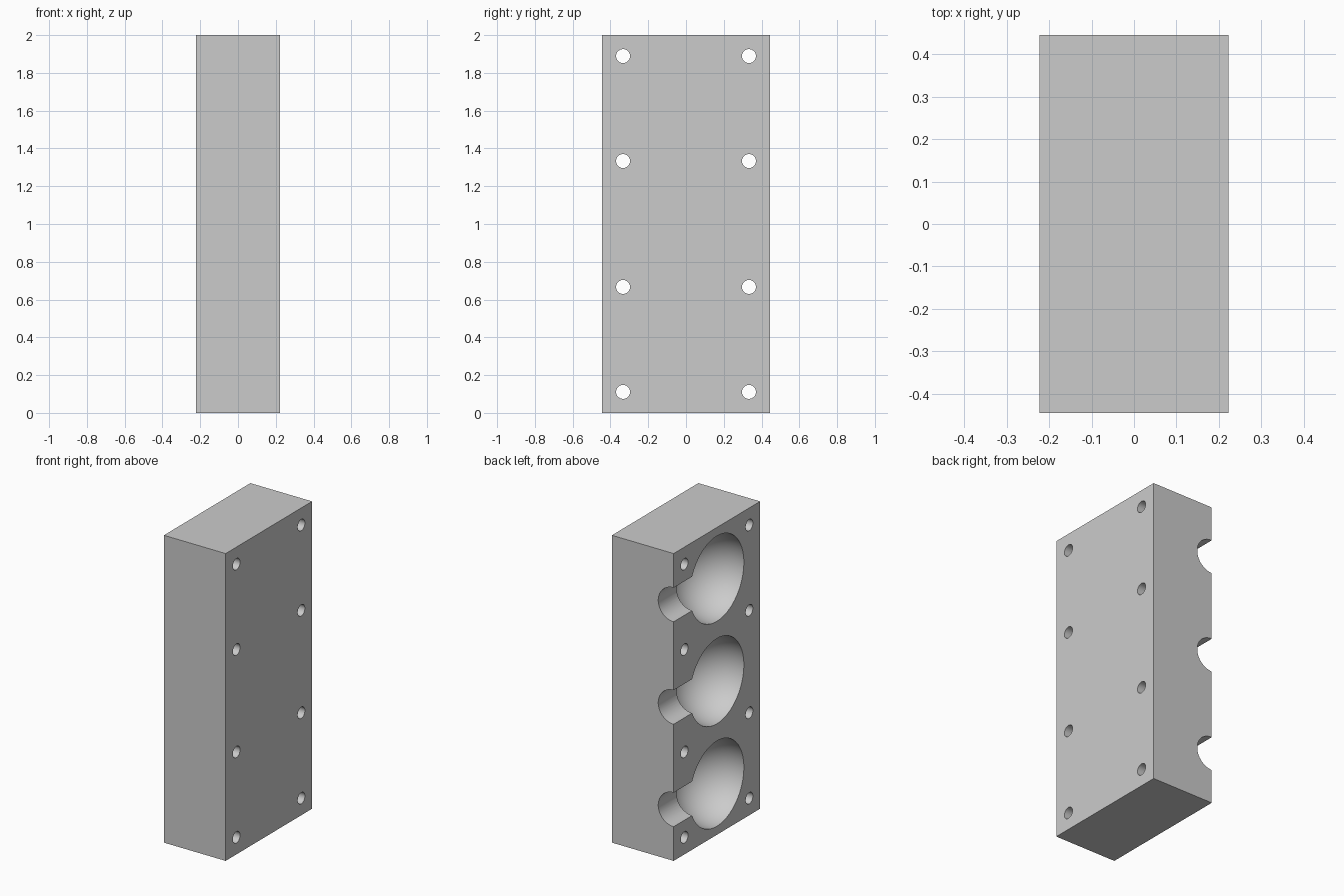
import bpy
import bmesh
from math import pi, radians
from mathutils import Matrix

default = bpy.data.objects.get("Cube")
if default:
    bpy.data.objects.remove(default, do_unlink=True)

U = 2 / 18                      # design unit: the block is 4 x 8 x 18 units
W, D, H = 4 * U, 8 * U, 18 * U
OPEN_X = -W / 2                 # the cavities open on this face

grey = bpy.data.materials.new("plain_grey")
grey.use_nodes = True
colour = (0.6, 0.6, 0.6, 1)
grey.diffuse_color = colour
grey.node_tree.nodes["Principled BSDF"].inputs["Base Color"].default_value = colour


def make_object(name, bm):
    mesh = bpy.data.meshes.new(name)
    bm.to_mesh(mesh)
    bm.free()
    mesh.materials.append(grey)
    obj = bpy.data.objects.new(name, mesh)
    bpy.context.collection.objects.link(obj)
    return obj


def add_rod(bm, centre, axis, radius, length, sides):
    """Capped cylinder along the x or y axis, turned half a side off the plane."""
    turn = Matrix.Rotation(pi / 2, 4, "Y" if axis == "x" else "X")
    spin = Matrix.Rotation(pi / sides, 4, "Z")
    bmesh.ops.create_cone(bm, cap_ends=True, segments=sides, radius1=radius,
                          radius2=radius, depth=length,
                          matrix=Matrix.Translation(centre) @ turn @ spin)


def cut(target, name, bm):
    cutter = make_object(name, bm)
    cutter.hide_render = True
    mod = target.modifiers.new(name, "BOOLEAN")
    mod.operation = "DIFFERENCE"
    mod.solver = "EXACT"
    mod.object = cutter
    bpy.ops.object.modifier_apply(modifier=mod.name)
    bpy.data.objects.remove(cutter, do_unlink=True)


# Solid block
bm = bmesh.new()
bmesh.ops.create_cube(bm, size=1, matrix=Matrix.Translation((0, 0, H / 2))
                      @ Matrix.Diagonal((W, D, H, 1)))
block = make_object("mould_half", bm)
for other in bpy.context.selected_objects:
    other.select_set(False)
block.select_set(True)
bpy.context.view_layer.objects.active = block

# Three hemispherical cavities
levels = [3 * U, 9 * U, 15 * U]
bm = bmesh.new()
for z in levels:
    bmesh.ops.create_uvsphere(bm, u_segments=64, v_segments=33, radius=2.5 * U,
                              matrix=Matrix.Translation((OPEN_X, 0, z))
                              @ Matrix.Rotation(pi / 2, 4, "Y"))
cut(block, "cavity_cutter", bm)

# Half-round pouring channels from the cavities to the back
bm = bmesh.new()
for z in levels:
    add_rod(bm, (OPEN_X, 3 * U, z), "y", U, 6 * U, 48)
cut(block, "channel_cutter", bm)

# Bolt holes right through, mirrored front to back
bm = bmesh.new()
for z in (U, 6 * U, 12 * U, 17 * U):
    for side in (-1, 1):
        add_rod(bm, (0, side * 3 * U, z), "x", U / 3, 2 * W, 32)
cut(block, "bolt_hole_cutter", bm)

bpy.ops.object.shade_smooth_by_angle(angle=radians(30))
